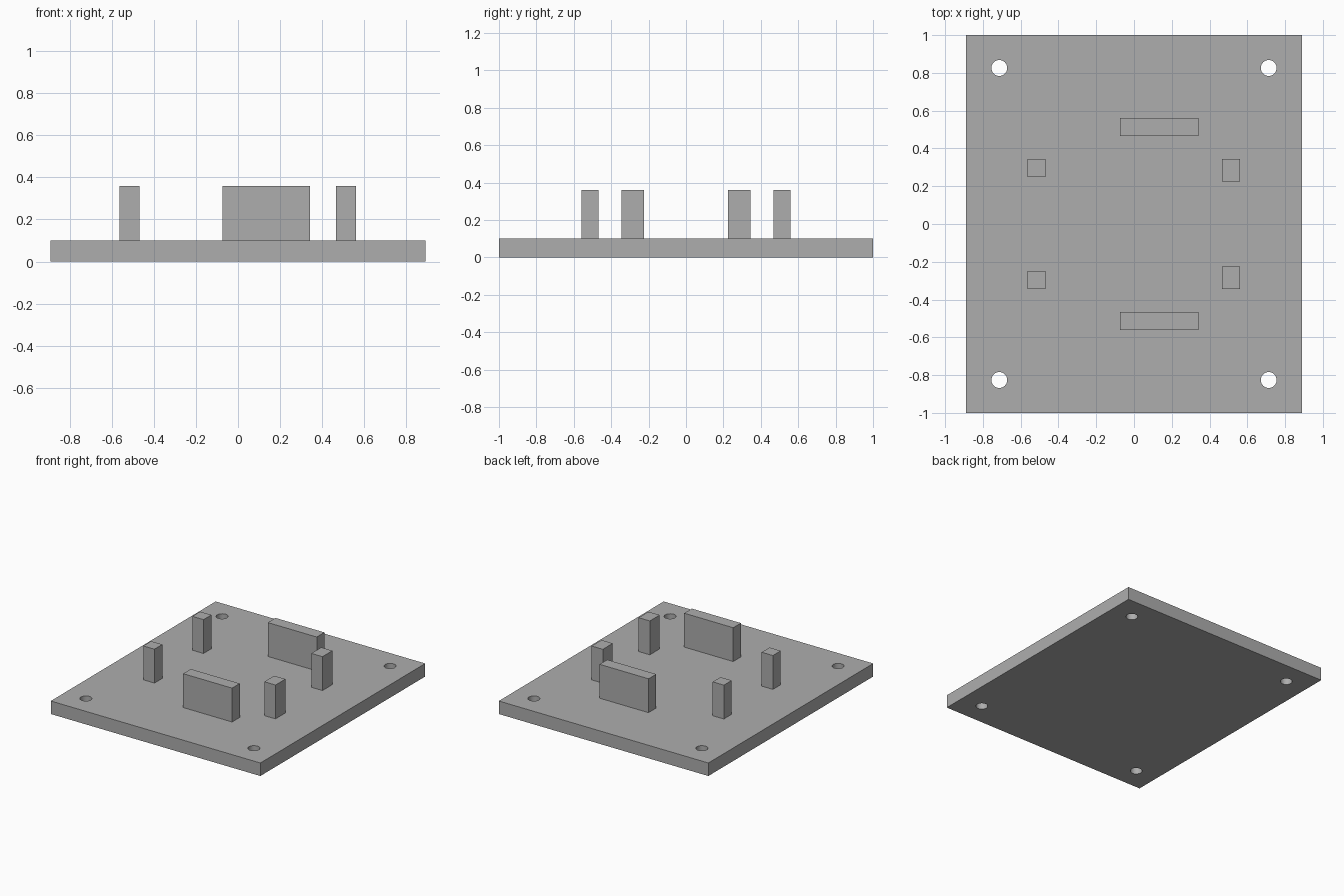
import bpy, bmesh, math

if "Cube" in bpy.data.objects:
    bpy.data.objects.remove(bpy.data.objects["Cube"])

grey = bpy.data.materials.new("plain grey")
grey.diffuse_color = (0.42, 0.42, 0.42, 1)
grey.use_nodes = True
grey.node_tree.nodes["Principled BSDF"].inputs["Base Color"].default_value = grey.diffuse_color

THICK, TOP = 0.10, 0.36


def block(name, x0, x1, y0, y1, z0, z1):
    """Axis-aligned box between the given limits."""
    bm = bmesh.new()
    bmesh.ops.create_cube(bm, size=1)
    for v in bm.verts:
        v.co = (x1 if v.co.x > 0 else x0,
                y1 if v.co.y > 0 else y0,
                z1 if v.co.z > 0 else z0)
    mesh = bpy.data.meshes.new(name)
    bm.to_mesh(mesh)
    bm.free()
    mesh.materials.append(grey)
    obj = bpy.data.objects.new(name, mesh)
    bpy.context.collection.objects.link(obj)
    return obj


# Base plate
plate = block("base_plate", -0.89, 0.89, -1, 1, 0, THICK)

# Four mounting holes, cut with one helper mesh
bm = bmesh.new()
for sx in (-1, 1):
    for sy in (-1, 1):
        made = bmesh.ops.create_cone(bm, cap_ends=True, segments=32,
                                     radius1=0.042, radius2=0.042, depth=0.4)
        bmesh.ops.translate(bm, verts=made["verts"],
                            vec=(sx * 0.713, sy * 0.826, THICK / 2))
mesh = bpy.data.meshes.new("hole_cutter")
bm.to_mesh(mesh)
bm.free()
mesh.materials.append(grey)
cutter = bpy.data.objects.new("hole_cutter", mesh)
bpy.context.collection.objects.link(cutter)
cutter.hide_render = True
cutter.hide_viewport = True
cut = plate.modifiers.new("mounting_holes", 'BOOLEAN')
cut.operation = 'DIFFERENCE'
cut.solver = 'EXACT'
cut.object = cutter

# Upright posts and walls, mirrored front to back
for name, x0, x1, y0, y1 in (
        ("left_post", -0.563, -0.468, 0.25, 0.345),
        ("right_post", 0.465, 0.56, 0.225, 0.345),
        ("locating_wall", -0.074, 0.342, 0.467, 0.56)):
    block("back_" + name, x0, x1, y0, y1, THICK, TOP)
    block("front_" + name, x0, x1, -y1, -y0, THICK, TOP)

# Smooth hole walls with crisp rims
bpy.context.view_layer.objects.active = plate
plate.select_set(True)
bpy.ops.object.modifier_apply(modifier=cut.name)
bpy.ops.object.shade_smooth_by_angle(angle=math.radians(30))
